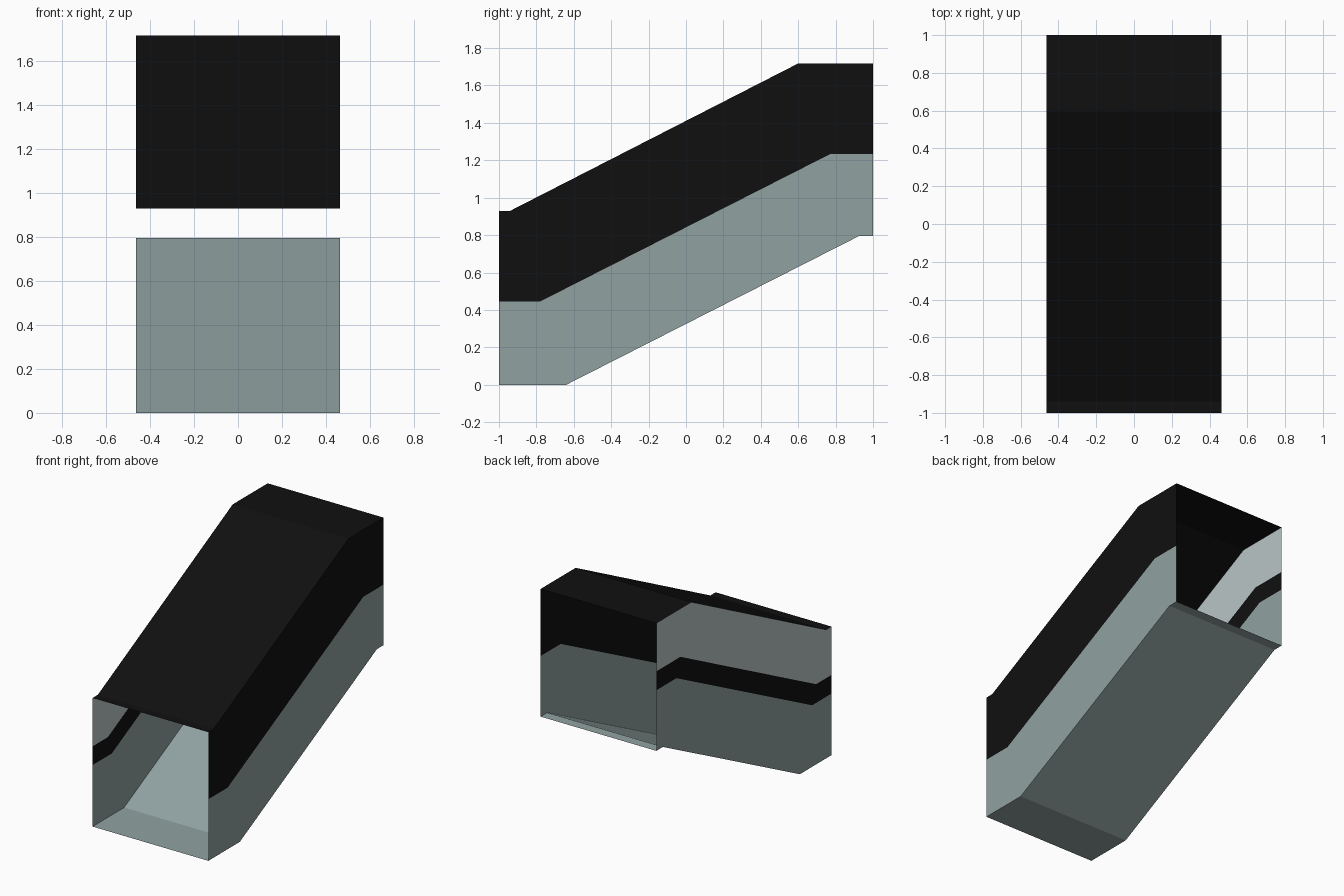
import bpy
import bmesh

if "Cube" in bpy.data.objects:
    bpy.data.objects.remove(bpy.data.objects["Cube"])

W = 0.463  # half width


def material(name, rgb):
    m = bpy.data.materials.new(name)
    m.diffuse_color = (*rgb, 1.0)
    m.use_nodes = True
    m.node_tree.nodes["Principled BSDF"].inputs["Base Color"].default_value = m.diffuse_color
    return m


BLACK = material("black", (0.005, 0.005, 0.005))
GREY = material("grey_green", (0.28, 0.36, 0.355))
PALE = material("pale_grey", (0.49, 0.56, 0.57))

# Side contours (y, z), each flat - slope - flat, from bottom to top
FLOOR = [(-1, 0), (-0.64, 0), (0.925, 0.795), (1, 0.795)]
MIDDLE = [(-1, 0.445), (-0.78, 0.445), (0.77, 1.233), (1, 1.233)]
BAND = [(-1, 0.58), (-0.825, 0.58), (0.725, 1.37), (1, 1.37)]
ROOF = [(-1, 0.93), (-0.94, 0.93), (0.6, 1.718), (1, 1.718)]


def sheet(name, x1, line1, x2, line2, mat):
    """Thin sheet stretched between two contours at given x positions."""
    bm = bmesh.new()
    a = [bm.verts.new((x1, y, z)) for y, z in line1]
    b = [bm.verts.new((x2, y, z)) for y, z in line2]
    for i in range(len(a) - 1):
        bm.faces.new((a[i], a[i + 1], b[i + 1], b[i]))
    me = bpy.data.meshes.new(name)
    bm.to_mesh(me)
    bm.free()
    me.materials.append(mat)
    ob = bpy.data.objects.new(name, me)
    bpy.context.collection.objects.link(ob)
    return ob


# Roof and floor of the open-ended passage
sheet("roof", W, ROOF, -W, ROOF, BLACK)
sheet("floor", -W, FLOOR, W, FLOOR, GREY)

# Right wall: grey below, black above
sheet("right_wall_lower", W, FLOOR, W, MIDDLE, GREY)
sheet("right_wall_upper", W, MIDDLE, W, ROOF, BLACK)

# Left wall: grey panel, black band, pale upper panel
sheet("left_wall_lower", -W, MIDDLE, -W, FLOOR, GREY)
sheet("left_wall_band", -W, BAND, -W, MIDDLE, BLACK)
sheet("left_wall_upper", -W, ROOF, -W, BAND, PALE)
